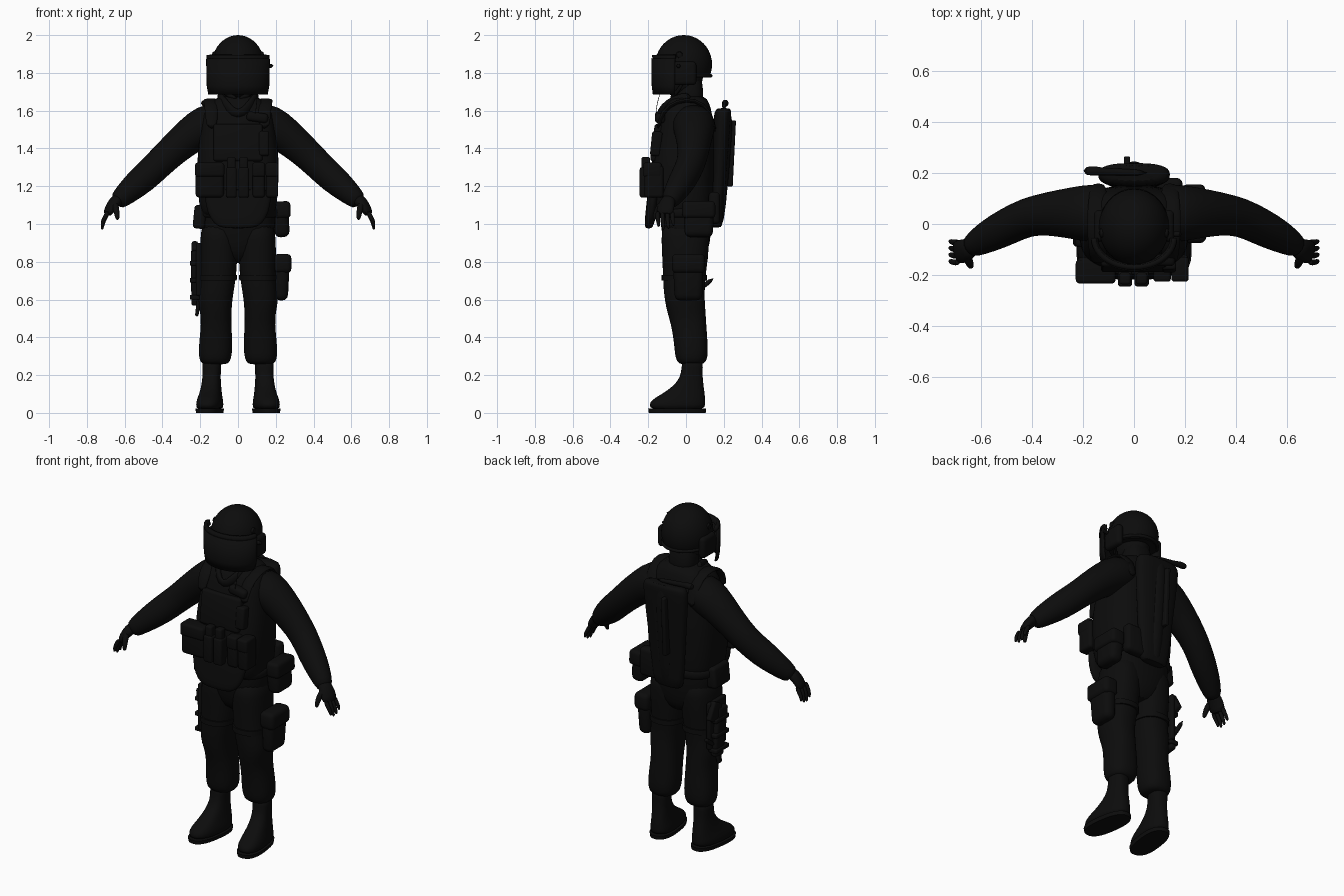
import bpy, bmesh, math
from mathutils import Vector, Matrix

black = bpy.data.materials.new("matte_black")
black.diffuse_color = (0.0037, 0.0037, 0.0037, 1)


def finish(bm, name, subsurf=0, angle=40):
    bmesh.ops.recalc_face_normals(bm, faces=bm.faces)
    me = bpy.data.meshes.new(name)
    bm.to_mesh(me)
    bm.free()
    me.materials.append(black)
    ob = bpy.data.objects.new(name, me)
    bpy.context.collection.objects.link(ob)
    if subsurf:
        ob.modifiers.new("smooth", 'SUBSURF').levels = subsurf
        ob.modifiers["smooth"].render_levels = subsurf
    bpy.ops.object.select_all(action='DESELECT')
    ob.select_set(True)
    bpy.context.view_layer.objects.active = ob
    bpy.ops.object.shade_smooth_by_angle(angle=math.radians(angle))
    return ob


def skin(name, rings, subsurf=1, angle=50):
    """Bridge closed rings of points and cap both ends."""
    bm = bmesh.new()
    vs = [[bm.verts.new(p) for p in r] for r in rings]
    n = len(rings[0])
    for a, b in zip(vs, vs[1:]):
        for i in range(n):
            bm.faces.new((a[i], a[(i + 1) % n], b[(i + 1) % n], b[i]))
    bm.faces.new(vs[0])
    bm.faces.new(vs[-1])
    return finish(bm, name, subsurf, angle)


def oval(c, u, v, ru, rv, power, n):
    pts = []
    for i in range(n):
        a = 2 * math.pi * i / n
        ca, sa = math.cos(a), math.sin(a)
        pts.append(c + u * ru * math.copysign(abs(ca) ** power, ca)
                   + v * rv * math.copysign(abs(sa) ** power, sa))
    return pts


def column(name, rows, power=0.8, n=20, subsurf=1, turn=0, pivot=(0, 0, 0)):
    """Upright loft; each row is z, centre x, half width, front y, back y."""
    m = Matrix.Translation(pivot) @ Matrix.Rotation(turn, 4, 'Z') @ Matrix.Translation(-Vector(pivot))
    rings = []
    for z, cx, rx, y0, y1 in rows:
        r = oval(Vector((cx, (y0 + y1) / 2, z)), Vector((1, 0, 0)), Vector((0, 1, 0)),
                 rx, (y1 - y0) / 2, power, n)
        rings.append([m @ p for p in r])
    return skin(name, rings, subsurf)


def tube(name, rows, n=12, subsurf=1):
    """Loft along a path; each row is x, y, z, horizontal radius, other radius."""
    pts = [Vector(r[:3]) for r in rows]
    rings = []
    for i, r in enumerate(rows):
        d = (pts[min(i + 1, len(pts) - 1)] - pts[max(i - 1, 0)]).normalized()
        u = d.cross(Vector((0, 0, 1)))
        u = u.normalized() if u.length > 0.01 else Vector((1, 0, 0))
        rings.append(oval(pts[i], u, u.cross(d), r[3], r[4], 1, n))
    return skin(name, rings, subsurf)


def box(name, lo, hi, bevel=0.015, rot=(0, 0, 0), taper=1):
    """Rounded box between two corners, with an optional narrower bottom."""
    lo, hi = Vector(lo), Vector(hi)
    size = hi - lo
    bm = bmesh.new()
    bmesh.ops.create_cube(bm, size=1)
    for v in bm.verts:
        k = taper if v.co.z < 0 else 1
        v.co = Vector((v.co.x * size.x * k, v.co.y * size.y * k, v.co.z * size.z))
    bmesh.ops.bevel(bm, geom=bm.edges[:], offset=bevel, segments=3, profile=0.5, affect='EDGES')
    for i, ax in enumerate('XYZ'):
        bm.transform(Matrix.Rotation(rot[i], 4, ax))
    bm.transform(Matrix.Translation((lo + hi) / 2))
    return finish(bm, name)


def ball(name, c, r, floor=None):
    bm = bmesh.new()
    bmesh.ops.create_uvsphere(bm, u_segments=32, v_segments=20, radius=1)
    bm.transform(Matrix.Translation(c) @ Matrix.Diagonal((*r, 1)))
    if floor is not None:
        g = bm.verts[:] + bm.edges[:] + bm.faces[:]
        cut = bmesh.ops.bisect_plane(bm, geom=g, plane_co=(0, 0, floor), plane_no=(0, 0, -1), clear_outer=True)
        bmesh.ops.holes_fill(bm, edges=[e for e in cut['geom_cut'] if isinstance(e, bmesh.types.BMEdge)])
    return finish(bm, name)


def visor(name, z0, z1, rx, ry, cy, thick):
    bm = bmesh.new()
    rows = []
    for z, lean in ((z0, 0.93), ((z0 * 3 + z1) / 4, 0.98), (z1, 1)):
        rows.append([bm.verts.new((rx * lean * math.cos(a), cy + ry * lean * math.sin(a), z))
                     for a in [math.pi + math.pi * i / 24 for i in range(25)]])
    for a, b in zip(rows, rows[1:]):
        for i in range(24):
            bm.faces.new((a[i], a[i + 1], b[i + 1], b[i]))
    ob = finish(bm, name)
    s = ob.modifiers.new("thickness", 'SOLIDIFY')
    s.thickness, s.offset = thick, 0
    return ob


# Head, helmet and visor
ball("face", (0, -0.02, 1.79), (0.09, 0.11, 0.13))
column("neck", [(1.62, 0, .085, -.06, .1), (1.68, 0, .08, -.055, .09), (1.8, 0, .08, -.05, .09)])
ball("helmet_shell", (0, -0.012, 1.845), (0.138, 0.15, 0.155), 1.775)
visor("face_visor", 1.685, 1.875, .165, .122, -.058, .008)
visor("visor_frame", 1.865, 1.895, .158, .115, -.055, .02)
tube("helmet_rim", [(.13 * math.cos(a), -.01 + .143 * math.sin(a), 1.785, .01, .01)
                    for a in [math.pi * i / 12 for i in range(13)]], 8)
for s, side in ((1, "left"), (-1, "right")):
    box(side + "_ear_cover", (s * .135 - .022, -.07, 1.735), (s * .135 + .022, .055, 1.86), .02)
    tube(side + "_visor_hinge", [(s * .11, -.035, 1.895, .022, .022), (s * .14, -.035, 1.895, .02, .02)])
    tube(side + "_chin_strap", [(s * .12, -.01, 1.76, .008, .012), (s * .085, -.05, 1.69, .008, .012),
                                (0, -.085, 1.665, .008, .012)], 8)
tube("helmet_lamp", [(.14, -.04, 1.835, .013, .013), (.19, -.04, 1.838, .012, .012)])
tube("mic_cable", [(.1, -.13, 1.71, .002, .002), (.1, -.155, 1.64, .002, .002), (.09, -.16, 1.57, .002, .002)], 6)

# Trunk, vest and collar
column("pelvis", [(.79, 0, .06, -.07, .09), (.86, 0, .15, -.11, .12), (.95, 0, .198, -.13, .135),
                  (1.05, 0, .2, -.14, .14), (1.15, 0, .2, -.15, .14)])
column("vest", [(1.03, 0, .185, -.16, .13), (1.06, 0, .2, -.175, .14), (1.15, 0, .212, -.19, .148),
                (1.3, 0, .218, -.188, .152), (1.4, 0, .212, -.172, .152), (1.5, 0, .2, -.152, .15),
                (1.58, 0, .19, -.135, .14), (1.64, 0, .155, -.105, .125), (1.685, 0, .095, -.075, .1)], .7, 28)
column("groin_flap", [(.975, 0, .08, -.215, -.18), (1.0, 0, .13, -.22, -.17), (1.06, 0, .165, -.215, -.15),
                      (1.15, 0, .18, -.205, -.14), (1.19, 0, .17, -.2, -.14)], .7)
tube("collar", [(.1, .03, 1.675, .018, .03), (.085, -.06, 1.655, .018, .03), (.05, -.12, 1.61, .018, .03),
                (0, -.145, 1.575, .014, .022), (-.05, -.12, 1.61, .018, .03), (-.085, -.06, 1.655, .018, .03),
                (-.1, .03, 1.675, .018, .03)])
column("belt", [(1.03, 0, .207, -.15, .148), (1.04, 0, .212, -.155, .152),
                (1.08, 0, .212, -.16, .152), (1.09, 0, .207, -.155, .148)], .8)

# Chest gear
box("large_chest_pouch", (-.225, -.225, 1.14), (-.075, -.13, 1.32), .02)
box("large_pouch_flap", (-.228, -.233, 1.25), (-.072, -.14, 1.325), .015)
for i, x in enumerate((-.035, .03)):
    box(f"magazine_pouch_{i}", (x - .028, -.245, 1.14), (x + .028, -.17, 1.3), .012)
    box(f"magazine_{i}", (x - .022, -.236, 1.26), (x + .022, -.19, 1.355), .01)
for i, x in enumerate((.11, .18)):
    box(f"side_pouch_{i}", (x - .032, -.22, 1.14), (x + .032, -.12, 1.31), .015)
    box(f"side_pouch_flap_{i}", (x - .034, -.226, 1.25), (x + .034, -.13, 1.325), .012)
box("vest_front_panel", (-.13, -.178, 1.33), (.13, -.13, 1.53), .015, (-.13, 0, 0))
box("radio", (.11, -.185, 1.36), (.165, -.13, 1.49), .012, (-.1, 0, 0))
box("shoulder_mic", (.045, -.165, 1.54), (.16, -.11, 1.59), .018, (0, .15, 0))
for s, side in ((1, "left"), (-1, "right")):
    tube(side + "_shoulder_strap", [(s * .14, -.15, 1.5, .03, .012), (s * .14, -.125, 1.6, .035, .012),
                                    (s * .145, -.05, 1.652, .04, .012), (s * .145, .05, 1.662, .04, .012),
                                    (s * .14, .13, 1.6, .035, .012), (s * .14, .155, 1.48, .03, .012)])

# Arms and hands
for s, side in ((1, "left"), (-1, "right")):
    arm = [(.09, .04, 1.55, .11, .1), (.17, .042, 1.525, .118, .112), (.25, .043, 1.472, .102, .098),
           (.34, .04, 1.395, .086, .087), (.42, .028, 1.318, .077, .08), (.5, -.012, 1.242, .074, .08),
           (.57, -.048, 1.182, .066, .068), (.625, -.08, 1.132, .05, .054), (.645, -.09, 1.115, .04, .042)]
    tube(side + "_sleeve", [(s * r[0],) + r[1:] for r in arm], 16)
    palm = [(.625, -.085, 1.14, .036, .034), (.655, -.1, 1.115, .045, .032),
            (.682, -.11, 1.075, .05, .026), (.694, -.113, 1.045, .044, .02)]
    tube(side + "_palm", [(s * r[0],) + r[1:] for r in palm])
    for i in range(4):
        y, drop = -.15 + .026 * i, (.015, 0, .004, .02)[i]
        tube(f"{side}_finger_{i}", [(s * .686, y, 1.07, .014, .015), (s * .706, y, 1.03, .013, .013),
                                    (s * .717, y + .003, .995 + drop, .011, .011),
                                    (s * .72, y + .006, .968 + drop, .007, .007)], 8)
    tube(side + "_thumb", [(s * .655, -.12, 1.115, .02, .02), (s * .645, -.15, 1.08, .018, .018),
                           (s * .64, -.163, 1.045, .015, .015), (s * .637, -.167, 1.02, .009, .009)], 8)

# Legs and boots
for s, side in ((1, "left"), (-1, "right")):
    leg = [(.255, .12, .06, -.025, .085), (.27, .122, .08, -.05, .108), (.31, .12, .09, -.06, .118),
           (.38, .118, .088, -.065, .115), (.47, .115, .081, -.08, .108), (.53, .117, .083, -.1, .105),
           (.59, .122, .092, -.112, .1), (.65, .115, .094, -.12, .1), (.73, .105, .097, -.123, .105),
           (.82, .103, .1, -.127, .118), (.92, .102, .098, -.132, .125), (1.02, .1, .095, -.13, .125)]
    column(side + "_trouser_leg", [(r[0], s * r[1]) + r[2:] for r in leg], .85)
    boot = [(.012, .066, -.195, .1), (.045, .07, -.2, .103), (.07, .066, -.185, .102), (.1, .058, -.13, .1),
            (.14, .052, -.07, .093), (.19, .047, -.03, .087), (.24, .05, -.025, .088), (.29, .052, -.02, .09)]
    hub = (s * .13, .05, 0)
    column(side + "_boot", [(z, s * .137, w, a, b) for z, w, a, b in boot], .8, 20, 1, s * .13, hub)
    column(side + "_boot_sole", [(z, s * .137, w, a, b) for z, w, a, b in
                                 [(0, .068, -.2, .104), (.022, .072, -.203, .106)]], .8, 28, 0, s * .13, hub)
    column(side + "_thigh_strap", [(z, s * .107, w, -.13, .112) for z, w in ((.7, .1), (.73, .102))], .85, 24, 0)

# Hip and thigh pouches
box("hip_pouch", (.185, -.015, .93), (.272, .15, 1.1), .03, (0, -.08, 0), .9)
box("hip_pouch_flap", (.19, -.02, 1.03), (.278, .155, 1.12), .02, (0, -.05, 0))
box("thigh_pouch", (.19, -.07, .595), (.272, .095, .83), .032, (0, .03, 0), .88)
box("thigh_pouch_flap", (.19, -.075, .74), (.283, .1, .842), .025)
box("right_belt_pouch", (-.235, -.09, .975), (-.17, .06, 1.1), .018, (0, .1, 0))
box("rear_pouch", (.03, .12, 1.0), (.19, .18, 1.17), .022)

# Holster and sidearm on the right thigh
box("holster_panel", (-.222, -.07, .62), (-.195, .09, .9), .01)
box("holster", (-.25, -.035, .57), (-.205, .06, .86), .014, (.12, 0, 0), .85)
box("pistol_grip", (-.245, .02, .79), (-.212, .1, .9), .01, (.5, 0, 0))
for i, z in enumerate((.6, .69, .78)):
    box(f"holster_buckle_{i}", (-.255, -.05, z), (-.2, .075, z + .025), .006)
tube("baton", [(-.225, .05, .64, .013, .013), (-.225, .15, .715, .015, .015)])
box("holster_tip", (-.225, -.03, .51), (-.2, .02, .6), .01, (0, .15, 0), .7)

# Back pack with tool
rows = [(.98, .085, .13, .188), (1.0, .095, .13, .195), (1.3, .12, .14, .218), (1.55, .145, .145, .238),
        (1.595, .14, .15, .24), (1.615, .12, .165, .235)]
column("back_carrier", [(z, 0, w, a, b) for z, w, a, b in rows], .75, 24)
tube("carrier_cylinder", [(0, .165, .985, .03, .025), (0, .18, 1.05, .045, .03), (0, .205, 1.5, .052, .042),
                          (0, .212, 1.6, .045, .036), (0, .207, 1.62, .025, .02)], 16)
tube("tool_handle", [(-.2, .208, 1.64, .019, .019), (-.14, .208, 1.64, .019, .019),
                     (-.13, .205, 1.635, .014, .014), (.06, .2, 1.62, .014, .014)])
box("carrier_strap", (-.04, .19, 1.2), (-.015, .256, 1.55), .006, (-.05, 0, 0))
